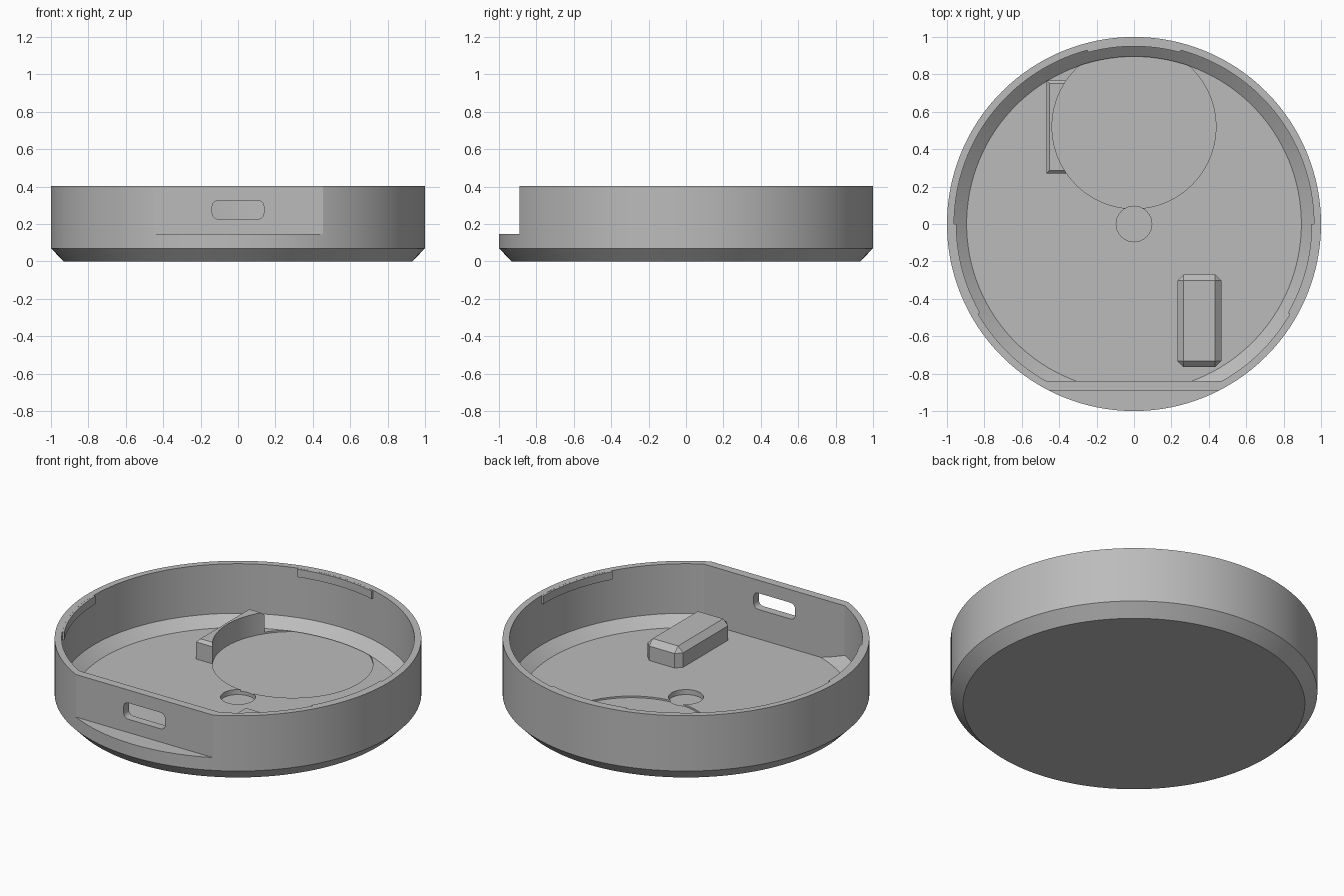
import bpy, bmesh, math
from mathutils import Vector

if "Cube" in bpy.data.objects:
    bpy.data.objects.remove(bpy.data.objects["Cube"])

grey = bpy.data.materials.new("plain_grey")
grey.diffuse_color = (0.5, 0.5, 0.5, 1)
grey.use_nodes = True
grey.node_tree.nodes["Principled BSDF"].inputs["Base Color"].default_value = grey.diffuse_color

WALL, TOP, FLOOR = 0.962, 0.403, 0.05
CELL_Y, CELL_R = 0.52, 0.438


def make(name, bm):
    bmesh.ops.recalc_face_normals(bm, faces=bm.faces)
    me = bpy.data.meshes.new(name)
    bm.to_mesh(me)
    bm.free()
    ob = bpy.data.objects.new(name, me)
    bpy.context.collection.objects.link(ob)
    me.materials.append(grey)
    return ob


def lathe(profile, n=128):
    """Closed solid of stacked rings from (radius, z) pairs."""
    bm = bmesh.new()
    rings = [[bm.verts.new((r * math.cos(2 * math.pi * i / n), r * math.sin(2 * math.pi * i / n), z))
              for i in range(n)] for r, z in profile]
    for a, b in zip(rings, rings[1:]):
        for i in range(n):
            j = (i + 1) % n
            bm.faces.new((a[i], a[j], b[j], b[i]))
    bm.faces.new(rings[0][::-1])
    bm.faces.new(rings[-1])
    return bm


def box(x0, x1, y0, y1, z0, z1):
    bm = bmesh.new()
    bmesh.ops.create_cube(bm, size=1)
    for v in bm.verts:
        v.co = Vector(((x0 + x1) / 2 + v.co.x * (x1 - x0),
                       (y0 + y1) / 2 + v.co.y * (y1 - y0),
                       (z0 + z1) / 2 + v.co.z * (z1 - z0)))
    return bm


def bevel(bm, rule, width, segments=1):
    edges = [e for e in bm.edges if rule(*[v.co for v in e.verts])]
    bmesh.ops.bevel(bm, geom=edges, offset=width, segments=segments, profile=0.5, affect='EDGES')


def cut(ob, cutter):
    m = ob.modifiers.new("cut", 'BOOLEAN')
    m.operation, m.solver, m.object = 'DIFFERENCE', 'EXACT', cutter
    bpy.context.view_layer.objects.active = ob
    bpy.ops.object.modifier_apply(modifier=m.name)
    bpy.data.objects.remove(cutter)


def cylinder(y, r, z0, z1):
    bm = lathe([(r, z0), (r, z1)], 96)
    bmesh.ops.translate(bm, verts=bm.verts, vec=(0, y, 0))
    return make("cutter", bm)


# Dish body with a chamfered foot
dish = make("dish", lathe([(0.932, 0), (1, 0.07), (1, TOP)]))

# Flat step on the front
cut(dish, make("cutter", box(-1.2, 1.2, -1.3, -0.89, 0.147, 0.6)))

# Chamfered cavity with a flat front side
cavity = lathe([(0.895, FLOOR), (WALL, 0.105), (WALL, 0.6)])
res = bmesh.ops.bisect_plane(cavity, geom=cavity.verts[:] + cavity.edges[:] + cavity.faces[:],
                             plane_co=(0, -0.84, 0), plane_no=(0, -1, 0), clear_outer=True)
bmesh.ops.holes_fill(cavity, edges=[e for e in cavity.edges if e.is_boundary])
cut(dish, make("cutter", cavity))

# Shallow round pocket and small centre pit in the floor
cut(dish, cylinder(CELL_Y, CELL_R, 0.04, FLOOR + 0.0005))
cut(dish, cylinder(0, 0.095, 0.02, 0.1))

# Rounded port slot through the front wall
slot = box(-0.138, 0.138, -1.0, -0.7, 0.227, 0.325)
bevel(slot, lambda a, b: abs(a.y - b.y) > 0.1, 0.03, 5)
cut(dish, make("cutter", slot))

# Three snap tabs under the rim
for name, mid in (("back_tab", 90), ("left_tab", 195), ("right_tab", 345)):
    bm = bmesh.new()
    prev = first = None
    for i in range(13):
        a = math.radians(mid - 15 + i * 2.5)
        c, s = math.cos(a), math.sin(a)
        ring = [bm.verts.new((r * c, r * s, z)) for r, z in
                ((0.95, 0.355), (0.97, 0.355), (0.97, TOP - 0.0005), (0.95, TOP - 0.0005))]
        if prev:
            for k in range(4):
                bm.faces.new((prev[k], prev[(k + 1) % 4], ring[(k + 1) % 4], ring[k]))
        first = first or ring
        prev = ring
    bm.faces.new(first)
    bm.faces.new(prev[::-1])
    make(name, bm)

# Bevelled block on the floor
bm = box(0.232, 0.467, -0.765, -0.27, 0.045, 0.17)
bevel(bm, lambda a, b: max(a.z, b.z) > 0.1, 0.033)
make("support_block", bm)

# Curved holder beside the round pocket
bm = box(-0.468, -0.33, 0.27, 0.768, 0.035, 0.17)
bevel(bm, lambda a, b: min(a.z, b.z) > 0.1 and min(a.x, b.x) < -0.4, 0.017)
holder = make("curved_holder", bm)
cut(holder, cylinder(CELL_Y, CELL_R, 0, 0.4))
# trim the holder tips to the pocket side
cut(holder, make("cutter", box(-0.36, 0, 0.2, 0.9, 0, 0.4)))

# Smooth shading with crisp edges
for ob in bpy.context.scene.objects:
    ob.select_set(True)
bpy.context.view_layer.objects.active = dish
bpy.ops.object.shade_smooth_by_angle(angle=math.radians(25))
